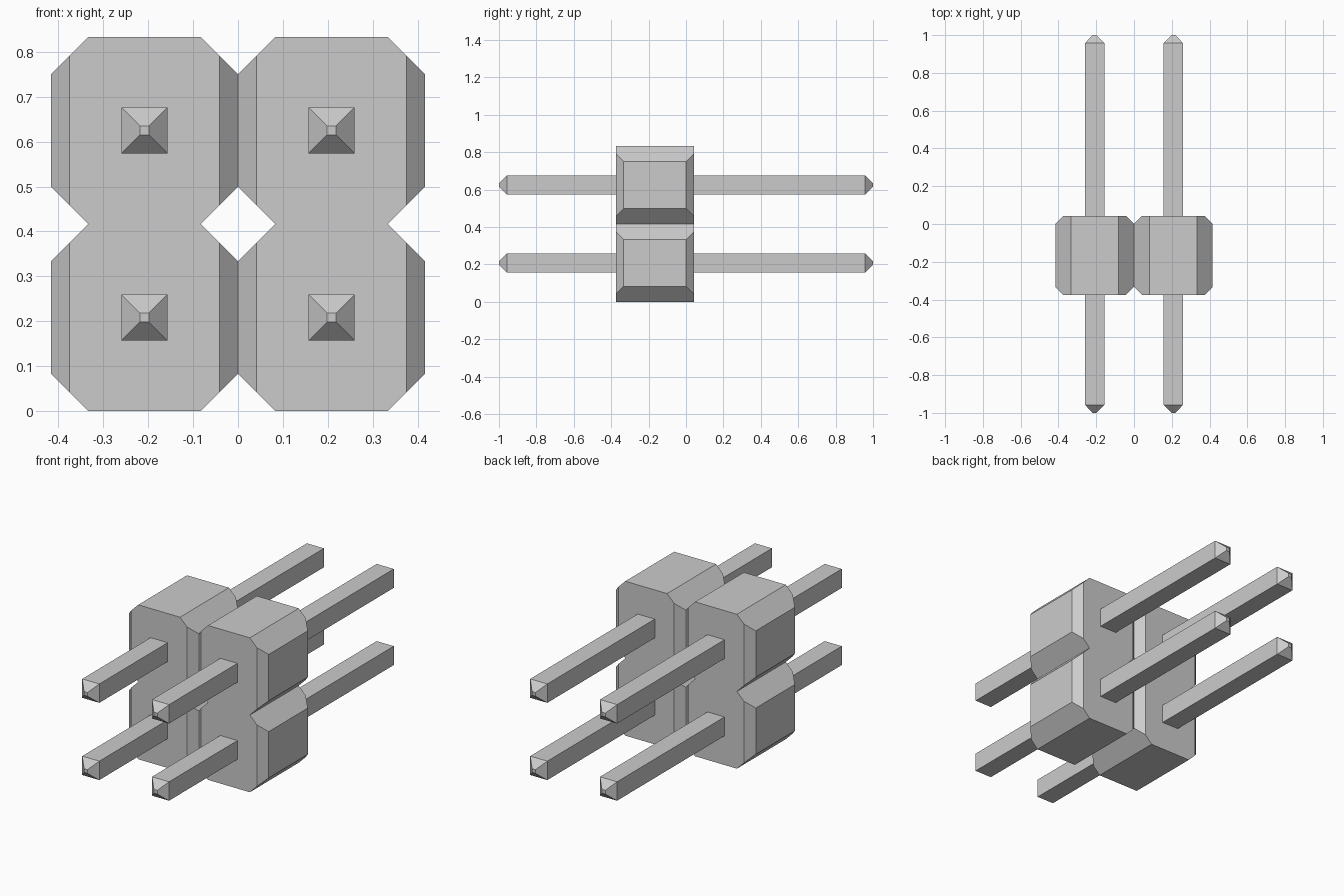
import bpy, bmesh
from mathutils import Vector

cube = bpy.data.objects.get("Cube")
if cube:
    bpy.data.objects.remove(cube, do_unlink=True)

HALF = 0.2083        # half of one pin cell
CUT = 0.0833         # corner cut of the cell outline
EDGE = 0.0417        # bevel on the upright edges
FRONT, BACK = -0.375, 0.0417
PIN, TIP = 0.051, 0.01

grey = bpy.data.materials.new("light grey")
grey.use_nodes = True
grey.diffuse_color = (0.6, 0.6, 0.6, 1)
grey.node_tree.nodes["Principled BSDF"].inputs["Base Color"].default_value = (0.6, 0.6, 0.6, 1)


def finish(bm, name):
    bmesh.ops.recalc_face_normals(bm, faces=bm.faces)
    mesh = bpy.data.meshes.new(name)
    bm.to_mesh(mesh)
    bm.free()
    mesh.materials.append(grey)
    obj = bpy.data.objects.new(name, mesh)
    bpy.context.collection.objects.link(obj)


def housing(name, x):
    # Outline of two stacked cells, notched where they meet
    s = HALF - CUT
    right = []
    for zc in (HALF, 3 * HALF):
        right += [(s, zc - HALF), (HALF, zc - s), (HALF, zc + s)]
    right.append((s, 4 * HALF))
    outline = right + [(-px, pz) for px, pz in reversed(right)]
    bm = bmesh.new()
    face = bm.faces.new([bm.verts.new((x + px, FRONT, pz)) for px, pz in outline])
    new = bmesh.ops.extrude_face_region(bm, geom=[face], use_keep_orig=True)["geom"]
    verts = [v for v in new if isinstance(v, bmesh.types.BMVert)]
    bmesh.ops.translate(bm, verts=verts, vec=(0, BACK - FRONT, 0))
    # Bevel the four upright edges through both cells
    for sx in (-1, 1):
        for y, sy in ((FRONT, -1), (BACK, 1)):
            geom = bm.verts[:] + bm.edges[:] + bm.faces[:]
            bmesh.ops.bisect_plane(bm, geom=geom, dist=1e-5, clear_outer=True,
                                   plane_co=Vector((x + sx * (HALF - EDGE), y, 0)),
                                   plane_no=Vector((sx, sy, 0)).normalized())
            bmesh.ops.holes_fill(bm, edges=[e for e in bm.edges if e.is_boundary], sides=0)
    finish(bm, name)


def pin(name, x, z):
    # Square bar with a blunt pyramid at each end
    bm = bmesh.new()
    rings = []
    for y, r in ((-1, TIP), (-0.958, PIN), (0.958, PIN), (1, TIP)):
        rings.append([bm.verts.new((x + a * r, y, z + b * r))
                      for a, b in ((-1, -1), (1, -1), (1, 1), (-1, 1))])
    for a, b in zip(rings, rings[1:]):
        for i in range(4):
            j = (i + 1) % 4
            bm.faces.new((a[i], a[j], b[j], b[i]))
    bm.faces.new(rings[0])
    bm.faces.new(rings[-1])
    finish(bm, name)


for side, x in (("left", HALF), ("right", -HALF)):
    housing(side + "_housing", x)
    for level, z in (("lower", HALF), ("upper", 3 * HALF)):
        pin(f"{side}_{level}_pin", x, z)
